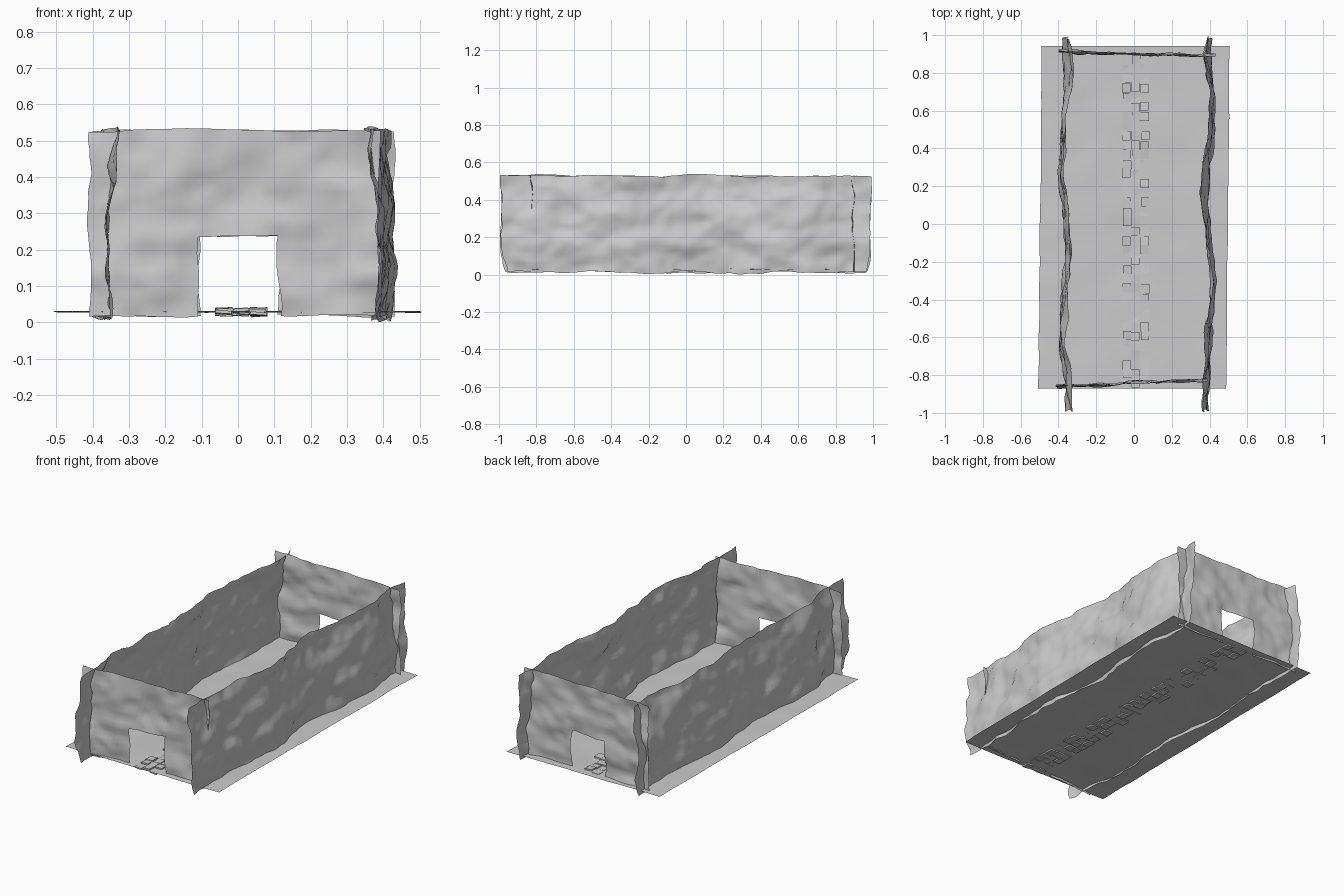
import bpy, bmesh, random
from mathutils import Vector, noise

if "Cube" in bpy.data.objects:
    bpy.data.objects.remove(bpy.data.objects["Cube"])

random.seed(4)


def interp(pts, t):
    """Piecewise linear lookup through (t, value) pairs."""
    if t <= pts[0][0]:
        return pts[0][1]
    for (a, va), (b, vb) in zip(pts, pts[1:]):
        if t <= b:
            return va + (vb - va) * (t - a) / (b - a)
    return pts[-1][1]


def sheet(name, us, vs, place, keep=lambda u, v: True):
    """Grid sheet over us x vs, each point positioned by place(u, v)."""
    bm = bmesh.new()
    grid = [[bm.verts.new(place(u, v)) for v in vs] for u in us]
    for i in range(len(us) - 1):
        for j in range(len(vs) - 1):
            if keep((us[i] + us[i + 1]) / 2, (vs[j] + vs[j + 1]) / 2):
                bm.faces.new((grid[i][j], grid[i + 1][j],
                              grid[i + 1][j + 1], grid[i][j + 1]))
    loose = [v for v in bm.verts if not v.link_faces]
    bmesh.ops.delete(bm, geom=loose, context='VERTS')
    bmesh.ops.recalc_face_normals(bm, faces=bm.faces)
    me = bpy.data.meshes.new(name)
    bm.to_mesh(me)
    bm.free()
    for p in me.polygons:
        p.use_smooth = True
    ob = bpy.data.objects.new(name, me)
    bpy.context.collection.objects.link(ob)
    return ob


def steps(a, b, n):
    return [a + (b - a) * i / n for i in range(n + 1)]


def rough(u, v, seed):
    """Rough stone wobble made of two noise scales."""
    p = Vector((u, v, seed))
    a = noise.noise_vector(Vector((u * 5, v * 8, seed)))
    b = noise.noise_vector(Vector((u * 16, v * 20, seed + 9)))
    return a * 0.024 + b * 0.012


# Long side walls, following a wavering ground line
lines = {
    "right_wall": [(-.98, .385), (-.85, .38), (-.7, .385), (-.5, .40), (-.3, .42),
                   (-.1, .39), (.1, .38), (.3, .38), (.5, .41), (.65, .42),
                   (.9, .385), (.98, .40)],
    "left_wall": [(-.97, -.35), (-.8, -.35), (-.65, -.385), (-.4, -.365), (-.2, -.36),
                  (0, -.36), (.15, -.365), (.3, -.39), (.6, -.365), (.8, -.35),
                  (.98, -.36)],
}
for k, (name, line) in enumerate(lines.items()):
    def place(y, z, line=line, s=k * 7.3 + 1):
        n = rough(y, z, s)
        side = 1 if line[0][1] > 0 else -1
        bulge = side * 0.015 * (1 - abs(z - 0.17) / 0.18)
        end = y * (1 - 0.03 * max(0, 1 - z / 0.1))
        return (interp(line, y) + bulge + n.x, max(-1, min(1, end + n.y * 0.6)),
                max(0, z + n.z * 0.5))
    sheet(name, steps(-.985, .985, 80), steps(.012, .528, 22), place)

# End walls with a doorway each
ends = {"front_wall": (-.41, .385, [(-.42, -.862), (0, -.842), (.39, -.828)]),
        "back_wall": (-.395, .425, [(-.4, .915), (0, .90), (.43, .892)])}
for k, (name, (x0, x1, line)) in enumerate(ends.items()):
    us = steps(x0, -.11, 12)[:-1] + steps(-.11, .11, 8) + steps(.11, x1, 12)[1:]
    vs = steps(.018, .237, 10) + steps(.237, .528, 12)[1:]

    def place(x, z, line=line, s=k * 5.1 + 20):
        n = rough(x, z, s)
        return (x + n.x * 0.5, interp(line, x) + n.y * 0.8, z + n.z * 0.3)
    sheet(name, us, vs, place, lambda u, v: not (abs(u) < .11 and v < .237))


# Slightly uneven floor slab
def floor_point(x, y):
    n = noise.noise_vector(Vector((x * 6, y * 6, 40)))
    return (x + 0.01 * (y - .035) + n.x * 0.004, y, 0.029 + n.z * 0.004)


sheet("floor", steps(-.497, .497, 24), steps(-.872, .942, 44), floor_point)

# Central path of small loose paving stones, partly sunk in the floor
bm = bmesh.new()
for row in range(35):
    for col in range(3):
        r = bmesh.ops.create_cube(bm, size=1)["verts"]
        x = -.038 + col * .047 + random.uniform(-.003, .003)
        y = -.845 + row * .0505 + random.uniform(-.004, .004)
        z = random.uniform(.021, .036)
        tx, ty = random.uniform(-.08, .08), random.uniform(-.08, .08)
        for v in r:
            px, py = v.co.x * .044, v.co.y * .047
            v.co = (x + px, y + py, z + v.co.z * .008 + px * tx + py * ty)
me = bpy.data.meshes.new("path_stones")
bm.to_mesh(me)
bm.free()
bpy.context.collection.objects.link(bpy.data.objects.new("path_stones", me))
